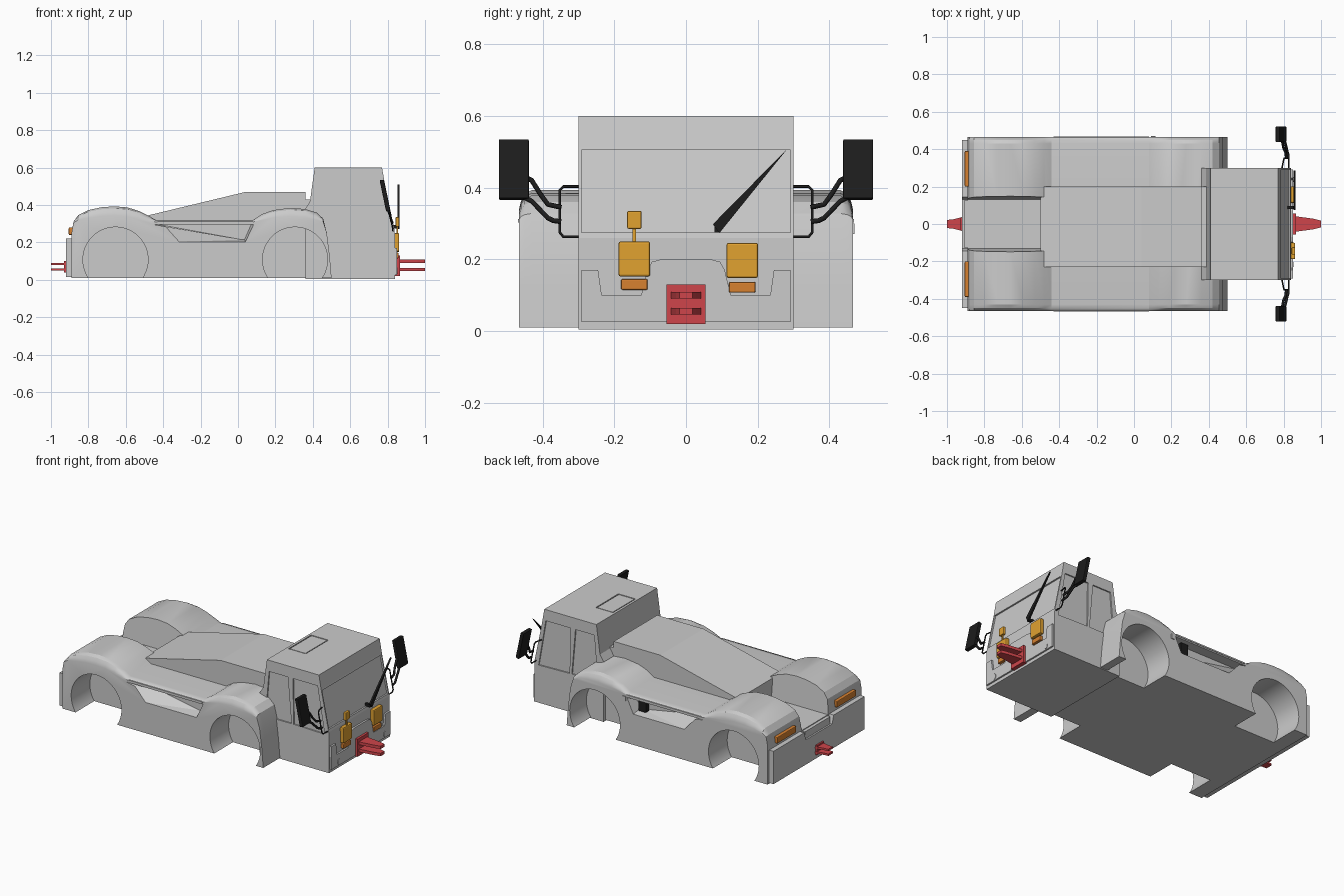
import bpy, bmesh, math
from mathutils import Vector

if "Cube" in bpy.data.objects:
    bpy.data.objects.remove(bpy.data.objects["Cube"])


def material(name, rgb):
    m = bpy.data.materials.new(name)
    m.diffuse_color = (*rgb, 1)
    m.use_nodes = True
    m.node_tree.nodes["Principled BSDF"].inputs["Base Color"].default_value = m.diffuse_color
    return m


RED = material("red", (0.62, 0.06, 0.07))
ORANGE = material("orange", (0.75, 0.36, 0.03))
AMBER = material("amber", (0.68, 0.22, 0.03))
BLACK = material("black", (0.012, 0.012, 0.012))


def loft(name, rings, mat=None):
    """Closed solid through equal-length rings of 3D points."""
    bm = bmesh.new()
    vs = [[bm.verts.new(p) for p in r] for r in rings]
    n = len(vs[0])
    for a, b in zip(vs, vs[1:]):
        for i in range(n):
            bm.faces.new((a[i], a[(i + 1) % n], b[(i + 1) % n], b[i]))
    bm.faces.new(vs[0])
    bm.faces.new(vs[-1])
    bmesh.ops.recalc_face_normals(bm, faces=bm.faces[:])
    me = bpy.data.meshes.new(name)
    bm.to_mesh(me)
    bm.free()
    ob = bpy.data.objects.new(name, me)
    bpy.context.collection.objects.link(ob)
    if mat:
        me.materials.append(mat)
    return ob


def prism(name, pts, axis, a, b, mat=None):
    """Extrude a 2D outline along the given axis from a to b."""
    put = {'x': lambda p, t: (t, p[0], p[1]),
           'y': lambda p, t: (p[0], t, p[1]),
           'z': lambda p, t: (p[0], p[1], t)}[axis]
    return loft(name, [[put(p, t) for p in pts] for t in (a, b)], mat)


def box(name, x0, x1, y0, y1, z0, z1, mat=None, bevel=0):
    ob = prism(name, [(x0, y0), (x1, y0), (x1, y1), (x0, y1)], 'z', z0, z1, mat)
    if bevel:
        m = ob.modifiers.new("bevel", 'BEVEL')
        m.width, m.segments = bevel, 2
    return ob


def tube(name, pts, r, mat):
    cu = bpy.data.curves.new(name, 'CURVE')
    cu.dimensions = '3D'
    cu.bevel_depth, cu.bevel_resolution, cu.use_fill_caps = r, 2, True
    sp = cu.splines.new('POLY')
    sp.points.add(len(pts) - 1)
    for q, p in zip(sp.points, pts):
        q.co = (*p, 1)
    cu.materials.append(mat)
    ob = bpy.data.objects.new(name, cu)
    bpy.context.collection.objects.link(ob)
    return ob


def cut(ob, cutters):
    bpy.context.view_layer.objects.active = ob
    for c in cutters:
        c.hide_render = True
        m = ob.modifiers.new("cut", 'BOOLEAN')
        m.operation, m.solver, m.object = 'DIFFERENCE', 'EXACT', c
        bpy.ops.object.modifier_apply(modifier=m.name)
        bpy.data.objects.remove(c)


def smooth(ob, deg=25):
    bpy.ops.object.select_all(action='DESELECT')
    ob.select_set(True)
    bpy.context.view_layer.objects.active = ob
    bpy.ops.object.shade_smooth_by_angle(angle=math.radians(deg))


# Main body: fender side profile swept across, softened at both sides
side = [(-.89, .01), (-.89, .25), (-.88, .31), (-.855, .345), (-.80, .373), (-.73, .388),
        (-.66, .393), (-.59, .387), (-.53, .368), (-.48, .344), (-.44, .32), (.08, .32),
        (.13, .352), (.19, .373), (.28, .385), (.36, .378), (.42, .36), (.455, .328),
        (.475, .25), (.49, .13), (.50, .01)]


def body_ring(y, k):
    return [(x, y, z if z < .3 else .3 + (z - .3) * k) for x, z in side]


edge = [(.465, .45), (.46, .68), (.45, .88), (.43, 1)]
body = loft("body", [body_ring(-y, k) for y, k in edge] +
            [body_ring(y, k) for y, k in reversed(edge)])
cutters = [prism("rear_deck_cut", [(-.13, .22), (.13, .22), (.16, .5), (-.16, .5)], 'x', -1, -.48)]
for s in (-1, 1):
    # Wheel arches
    for cx in (-.655, .305):
        ring = [(cx + .174 * math.cos(t * math.pi / 24), .108 + .174 * math.sin(t * math.pi / 24))
                for t in range(48)]
        cutters.append(prism("arch_cut", ring, 'y', s * .28, s * .6))
    # Tapering pocket in the flank
    outer = [(-.45, .295), (-.365, .2), (.04, .2), (.085, .295)]
    inner = [(-.42, .295), (.02, .215), (.035, .215), (.07, .295)]
    cutters.append(loft("pocket_cut", [[(x, s * .475, z) for x, z in outer],
                                       [(x, s * .40, z) for x, z in inner]]))
cut(body, cutters)
smooth(body)
for s in (-1, 1):
    box("flank_rail", -.43, .08, s * .445, s * .468, .303, .312)
box("flank_panel", -.03, .02, .41, .44, .22, .29, BLACK)
box("flank_catch", .09, .115, .46, .47, .27, .30)

# Engine cover
prism("engine_cover", [(-.5, .2), (-.5, .34), (.04, .47), (.36, .47), (.36, .43), (.42, .43), (.42, .2)],
      'y', -.23, .2)

# Cab with recessed windows and roof hatch
cab = prism("cab", [(.36, .005), (.84, .005), (.838, .26), (.785, .515), (.77, .6), (.41, .6),
                    (.385, .42), (.36, .38)], 'y', -.3, .3)
cutters = [prism("windscreen_cut", [(.777, .505), (.9, .505), (.9, .275), (.825, .275)], 'y', -.292, .292)]
for s in (-1, 1):
    for w in ([(.425, .53), (.555, .53), (.58, .245), (.40, .245)],
              [(.59, .53), (.76, .53), (.81, .24), (.595, .245)]):
        cutters.append(prism("window_cut", w, 'y', s * .292, s * .4))
cutters.append(box("hatch_cut", .425, .545, -.11, .115, .594, .7))
cut(cab, cutters)
box("roof_hatch", .431, .539, -.104, .109, .59, .599)

# Front bumper panel
half = [(.292, .025), (.292, .17), (.245, .17), (.235, .1), (.125, .1), (.108, .17), (.095, .193), (.07, .2)]
prism("front_bumper", half + [(-y, z) for y, z in reversed(half)], 'x', .83, .85)
for y in (-.217, .237):
    prism("tow_eye", [(y + .013 * math.cos(t * math.pi / 8), .048 + .018 * math.sin(t * math.pi / 8))
                      for t in range(16)], 'x', .84, .853)

# Front lamps
for y, dz in ((-.144, 0), (.157, -.004)):
    box("headlamp", .835, .862, y - .044, y + .044, .152 + dz, .25 + dz, ORANGE, .006)
    box("indicator", .835, .858, y - .037, y + .037, .115 + dz * 2, .145 + dz * 2, AMBER, .004)
box("lamp_mast", .848, .856, -.149, -.139, .245, .29, ORANGE)
box("mast_lamp", .843, .862, -.164, -.124, .285, .335, ORANGE, .004)

# Front tow hitch
box("front_hitch_plate", .84, .865, -.055, .055, .02, .13, RED)
for z in (.055, .1):
    prism("front_hitch_jaw", [(.86, -.042), (.96, -.028), (1, -.018), (1, .018), (.96, .028), (.86, .042)],
          'z', z - .009, z + .009, RED)

# Rear bumper, rear lamps and rear hitch
half = [(.45, .015), (.45, .22), (.145, .22), (.13, .17)]
prism("rear_bumper", half + [(-y, z) for y, z in reversed(half)], 'x', -.92, -.885)
box("rear_centre_plate", -.91, -.88, -.125, .125, .1, .215)
for s in (-1, 1):
    box("rear_lamp", -.905, -.88, s * .295 - .095, s * .295 + .095, .24, .28, AMBER, .005)
box("rear_hitch_plate", -.93, -.91, -.035, .035, .04, .1, RED)
for z in (.055, .085):
    prism("rear_hitch_jaw", [(-.92, -.037), (-.97, -.024), (-1, -.022), (-1, .022), (-.97, .024), (-.92, .037)],
          'z', z - .006, z + .006, RED)

# Mirrors with arms and brackets
for s in (-1, 1):
    prism_pts = [(.757, .533), (.780, .535), (.815, .37), (.792, .365)]
    m = prism("mirror", prism_pts, 'y', s * .438, s * .522, BLACK)
    b = m.modifiers.new("bevel", 'BEVEL')
    b.width, b.segments = .004, 2
    tube("mirror_bracket", [(x, s * y, z) for x, y, z in
         ((.79, .295, .403), (.80, .342, .403), (.803, .352, .393), (.827, .352, .275),
          (.828, .342, .263), (.828, .295, .263))], .004, BLACK)
    for arm in ([(.79, .45, .43), (.795, .43, .42), (.80, .405, .38), (.81, .385, .353), (.815, .348, .345)],
                [(.80, .45, .372), (.81, .43, .362), (.82, .385, .315), (.825, .37, .308), (.825, .348, .305)]):
        tube("mirror_arm", [(x, s * y, z) for x, y, z in arm], .007, BLACK)

# Windscreen wiper
prism("wiper", [(.075, .298), (.093, .273), (.285, .511)], 'x', .853, .864, BLACK)
box("wiper_pivot", .82, .858, .08, .096, .275, .292, BLACK)
